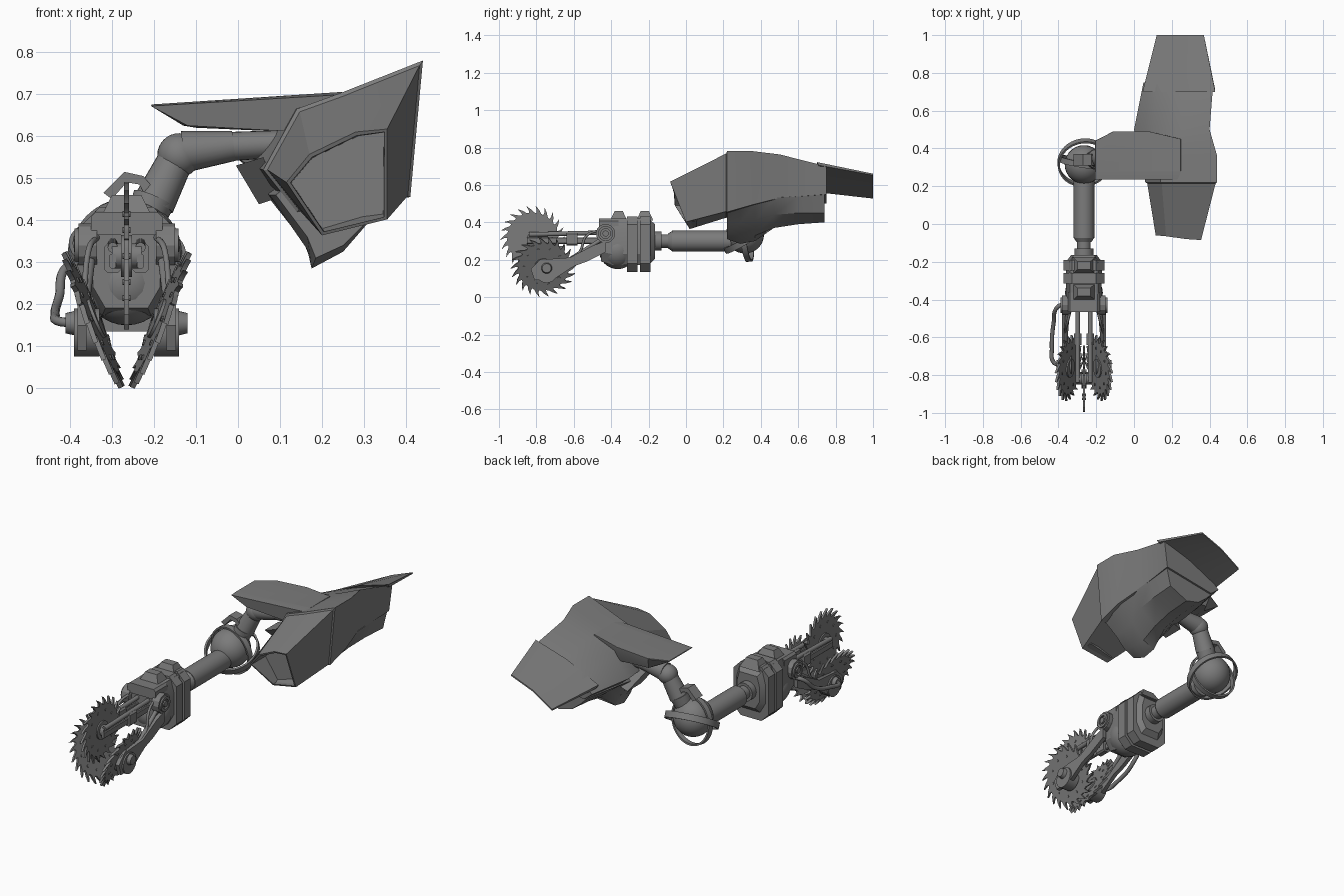
import bpy, bmesh, math
from mathutils import Vector, Matrix

cube = bpy.data.objects.get("Cube")
if cube:
    bpy.data.objects.remove(cube, do_unlink=True)

metal = bpy.data.materials.new("dark_grey_metal")
metal.use_nodes = True
metal.diffuse_color = (0.2, 0.2, 0.2, 1)
metal.node_tree.nodes["Principled BSDF"].inputs["Base Color"].default_value = (0.2, 0.2, 0.2, 1)
parts = []
C = -0.265  # x of the forearm axis


def finish(name, bm):
    bmesh.ops.recalc_face_normals(bm, faces=bm.faces)
    me = bpy.data.meshes.new(name)
    bm.to_mesh(me)
    bm.free()
    me.materials.append(metal)
    ob = bpy.data.objects.new(name, me)
    bpy.context.collection.objects.link(ob)
    parts.append(ob)
    return ob


def place(centre, axis):
    return Matrix.Translation(centre) @ Vector(axis).to_track_quat('Z', 'Y').to_matrix().to_4x4()


def rod(name, a, b, r1, r2=None, sides=24):
    a, b = Vector(a), Vector(b)
    bm = bmesh.new()
    bmesh.ops.create_cone(bm, cap_ends=True, segments=sides, radius1=r1, radius2=r2 or r1,
                          depth=(b - a).length, matrix=place((a + b) / 2, b - a))
    return finish(name, bm)


def ball(name, centre, r):
    bm = bmesh.new()
    bmesh.ops.create_uvsphere(bm, u_segments=28, v_segments=16, radius=r, matrix=Matrix.Translation(centre))
    return finish(name, bm)


def loft(name, sections, recess_y=None):
    """Skin rings of equal point count; optionally sink the first cap to a plane."""
    bm = bmesh.new()
    rings = [[bm.verts.new(p) for p in s] for s in sections]
    n = len(rings[0])
    for a, b in zip(rings, rings[1:]):
        for i in range(n):
            bm.faces.new((a[i], a[(i + 1) % n], b[(i + 1) % n], b[i]))
    cap = bm.faces.new(rings[0])
    bm.faces.new(rings[-1])
    bmesh.ops.recalc_face_normals(bm, faces=bm.faces)
    if recess_y is not None:
        bmesh.ops.inset_region(bm, faces=[cap], thickness=0.01)
        bmesh.ops.inset_region(bm, faces=[cap], thickness=0.002)
        for v in cap.verts:
            v.co.y = recess_y
    return finish(name, bm)


def along_y(stations):
    return [[(x, y, z) for x, z in pts] for y, pts in stations]


def box(name, lo, hi, c):
    """Block running along y with chamfered corners."""
    (x0, y0, z0), (x1, y1, z1) = lo, hi
    o = [(x0 + c, z0), (x1 - c, z0), (x1, z0 + c), (x1, z1 - c), (x1 - c, z1), (x0 + c, z1), (x0, z1 - c), (x0, z0 + c)]
    return loft(name, along_y([(y0, o), (y1, o)]))


def band(name, centre, axis, r, width, thick):
    bm = bmesh.new()
    h = width / 2
    prof = [bm.verts.new(p) for p in ((r, 0, -h), (r, 0, h), (r - thick, 0, h), (r - thick, 0, -h))]
    edges = [bm.edges.new((prof[i], prof[(i + 1) % 4])) for i in range(4)]
    bmesh.ops.spin(bm, geom=prof + edges, axis=(0, 0, 1), cent=(0, 0, 0), angle=math.tau, steps=40)
    bmesh.ops.remove_doubles(bm, verts=bm.verts, dist=1e-5)
    bm.transform(place(centre, axis))
    return finish(name, bm)


def tube(name, pts, r):
    cu = bpy.data.curves.new(name, 'CURVE')
    cu.dimensions, cu.bevel_depth, cu.bevel_resolution = '3D', r, 3
    sp = cu.splines.new('BEZIER')
    sp.bezier_points.add(len(pts) - 1)
    for b, p in zip(sp.bezier_points, pts):
        b.co, b.handle_left_type, b.handle_right_type = p, 'AUTO', 'AUTO'
    cu.materials.append(metal)
    ob = bpy.data.objects.new(name, cu)
    bpy.context.collection.objects.link(ob)


def saw(name, centre, axis, r=0.176, teeth=22, thick=0.012):
    """Blade with hooked teeth, hub and a ring of bolts."""
    bm = bmesh.new()
    step = math.tau / teeth
    pts = []
    for i in range(teeth):
        for k, f in ((0, 0.77), (0.35, 0.79), (0.7, 0.88), (1.2, 1.0), (0.98, 0.85)):
            a = (i + k) * step
            pts.append(bm.verts.new((r * f * math.cos(a), r * f * math.sin(a), -thick / 2)))
    face = bm.faces.new(pts)
    ext = bmesh.ops.extrude_face_region(bm, geom=[face])
    bmesh.ops.translate(bm, vec=(0, 0, thick), verts=[v for v in ext["geom"] if isinstance(v, bmesh.types.BMVert)])
    bmesh.ops.triangulate(bm, faces=[f for f in bm.faces if len(f.verts) > 4])
    for i in range(10):
        a = i * math.tau / 10
        bmesh.ops.create_cone(bm, cap_ends=True, segments=8, radius1=0.007, radius2=0.007, depth=thick * 1.6,
                              matrix=Matrix.Translation((0.105 * math.cos(a), 0.105 * math.sin(a), 0)))
    bmesh.ops.create_cone(bm, cap_ends=True, segments=20, radius1=0.05, radius2=0.05, depth=thick * 2.2)
    bm.transform(place(centre, axis))
    finish(name, bm)


# Shoulder armour: faceted shell, rear flap, collar plate and smooth liner
loft("shoulder_shell", [
    [(.115, -.06, .49), (.17, -.065, .557), (.28, -.08, .61), (.355, -.085, .617), (.355, .0, .402), (.2, .02, .364)],
    *along_y([
        (.215, [(.07, .52), (.147, .658), (.25, .695), (.432, .768), (.404, .458), (.145, .425)]),
        (.22, [(.06, .52), (.14, .665), (.25, .705), (.44, .78), (.41, .455), (.14, .42)]),
        (.36, [(.03, .53), (.13, .665), (.25, .705), (.44, .78), (.41, .495), (.12, .45)]),
        (.5, [(.0, .545), (.1, .655), (.25, .7), (.4, .763), (.385, .53), (.08, .48)]),
        (.75, [(.05, .54), (.12, .6), (.25, .645), (.42, .70), (.4, .55), (.1, .5)])])], recess_y=0.06)
loft("rear_flap", [
    [(.045, .70, .575), (.24, .70, .665), (.43, .70, .722), (.43, .71, .705), (.24, .71, .65), (.05, .71, .56)],
    [(.12, 1, .535), (.24, 1, .61), (.37, 1, .66), (.37, 1, .652), (.24, 1, .602), (.12, 1, .527)]])
rim = [(-.207, .236), (.25, .236), (.25, .28), (.25, .45), (.08, .49), (-.11, .49), (-.207, .44)]
loft("collar_plate", [
    [(-.12, .245, .625), (.11, .245, .612), (.2, .3, .61), (.2, .42, .61), (.08, .47, .612), (-.1, .47, .62), (-.13, .42, .625)],
    [(x, y, .684 + .06 * x) for x, y in rim],
    [(x * .99, max(y, .28), .689 + .065 * x) for x, y in rim]])
loft("shoulder_liner", along_y([
    (.22, [(.09, .46), (.165, .36), (.185, .31), (.25, .34), (.31, .40), (.39, .46), (.2, .55)]),
    (.29, [(.075, .46), (.165, .33), (.175, .285), (.25, .325), (.315, .40), (.4, .48), (.2, .56)]),
    (.37, [(.06, .47), (.155, .35), (.175, .30), (.245, .33), (.32, .41), (.4, .5), (.2, .58)]),
    (.47, [(.04, .5), (.13, .43), (.18, .385), (.25, .37), (.35, .44), (.388, .53), (.2, .6)]),
    (.6, [(.05, .51), (.12, .45), (.18, .41), (.26, .39), (.36, .45), (.39, .54), (.2, .6)]),
    (.74, [(.08, .51), (.13, .46), (.18, .42), (.26, .40), (.37, .45), (.395, .55), (.2, .59)])]))

# Upper arm from the shoulder to the elbow
Y = 0.36
rod("shoulder_shaft", (.16, Y, .585), (-.08, Y, .572), .031, .036)
rod("shoulder_sleeve", (-.01, Y, .577), (-.13, Y, .563), .036, .05)
ball("shoulder_ball", (-.14, Y, .555), .052)
rod("upper_arm", (-.145, Y, .55), (-.2, .345, .44), .042, .05)
rod("upper_arm_end", (-.2, .345, .45), (-.235, .33, .37), .052, .042)
loft("shoulder_block", [
    [(x, y + (.08 if z < .5 else 0), z) for x, z in ((-.005, .53), (.06, .55), (.1, .455), (.05, .438))]
    for y in (.24, .36)])
hook = [(-.32, .465), (-.27, .515), (-.225, .505), (-.18, .45), (-.21, .44), (-.235, .485), (-.265, .49), (-.30, .45)]
loft("elbow_hook", along_y([(y, hook) for y in (.31, .37)]))

# Elbow ball with its guard rings
E = (C, .325, .32)
ball("elbow_ball", (C, .315, .335), .102)
band("elbow_ring", E, (.1, -.5, .82), .14, .034, .01)
band("elbow_guard", E, (.15, .95, .1), .131, .03, .01)

# Forearm shaft and gearbox
for name, y0, y1, r in (("forearm_tube", .24, -.075, .056), ("forearm_neck", -.07, -.14, .036),
                        ("forearm_collar", -.13, -.19, .05)):
    rod(name, (C, y0, .3), (C, y1, .3), r)
rod("tube_bevel", (C, -.07, .3), (C, -.095, .3), .056, .04)
body = [(-.06, .17), (.06, .17), (.095, .23), (.095, .35), (.075, .422), (-.075, .422), (-.095, .35), (-.095, .23)]
loft("gearbox", along_y([(y, [(C + x * s, .3 + (z - .3) * s) for x, z in body])
                         for y, s in ((-.455, .84), (-.4, .98), (-.2, 1), (-.165, .72))]))
ball("gearbox_belly", (C, -.365, .25), .1)
for i, y in enumerate((-.315, -.245)):
    box(f"gearbox_rib_{i}", (C - .108, y, .135), (C + .108, y + .055, .432), .045)
for i, y in enumerate((-.39, -.25)):
    loft(f"top_lug_{i}", [[(C + sx * w, y + .03 + sy * d, z) for sx, sy in ((-1, -1), (1, -1), (1, 1), (-1, 1))]
                          for w, d, z in ((.06, .045, .41), (.035, .022, .46))])
box("front_bracket", (C - .085, -.465, .365), (C + .085, -.36, .42), .012)

# Top saw arm
saw("top_saw", (C, -.82, .315), (1, 0, 0))
rod("top_axle", (C - .035, -.82, .315), (C + .035, -.82, .315), .03)
for s in (-1, 1):
    x = C + s * .033
    rod("top_rod", (x, -.44, .345), (x, -.84, .335), .012)
    box("top_arm", (x - .008, -.85, .285), (x + .008, -.44, .32), .004)
    box("top_clamp", (x - .02, -.64, .275), (x + .02, -.58, .345), .008)

# Lower saw arms, mirrored about the forearm axis
for s, side in ((-1, "right"), (1, "left")):
    saw(f"{side}_saw", (C + s * .08, -.762, .163), (.92, s * .09, -s * .39))
    rod(f"{side}_motor", (C + s * .065, -.745, .133), (C + s * .125, -.745, .133), .057)
    rod(f"{side}_motor_cap", (C + s * .12, -.745, .155), (C + s * .145, -.745, .155), .03, .024)
    plate = [(-.81, .09), (-.83, .15), (-.78, .2), (-.62, .212), (-.5, .275), (-.43, .3), (-.43, .24), (-.53, .19), (-.6, .165), (-.7, .1)]
    loft(f"{side}_arm", [[(C + s * (.095 + w), y, z) for y, z in plate] for w in (0, .022)])
    rod(f"{side}_pivot", (C + s * .07, -.43, .34), (C + s * .115, -.43, .34), .052, sides=12)
    band(f"{side}_pivot_ring", (C + s * .117, -.43, .34), (1, 0, 0), .04, .014, .014)
    rod(f"{side}_pivot_bolt", (C + s * .11, -.43, .34), (C + s * .125, -.43, .34), .016)
    rod(f"{side}_piston", (C + s * .085, -.45, .31), (C + s * .1, -.64, .19), .011)
    tube(f"{side}_cable", [(C + s * .07, -.45, .36), (C + s * .09, -.53, .33), (C + s * .1, -.57, .24), (C + s * .1, -.62, .2)], .007)

# Hose on the outer side
tube("side_hose", [(-.36, -.42, .3), (-.405, -.44, .29), (-.425, -.52, .22), (-.435, -.66, .175),
                   (-.427, -.73, .16), (-.39, -.75, .155)], .011)

# Smooth shading that keeps hard edges
bpy.ops.object.select_all(action='DESELECT')
for ob in parts:
    ob.select_set(True)
bpy.context.view_layer.objects.active = parts[0]
bpy.ops.object.shade_smooth_by_angle(angle=math.radians(28))
